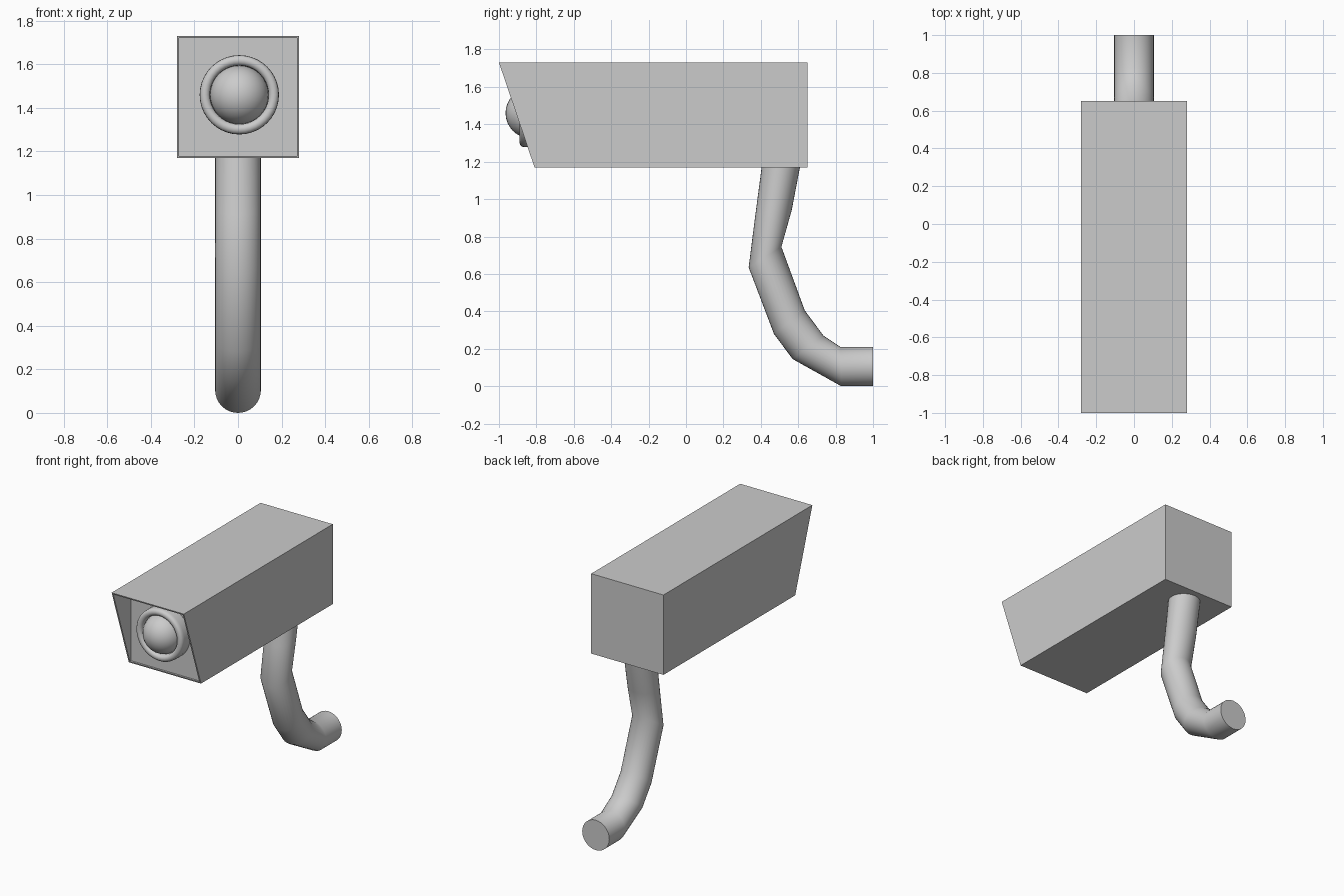
import bpy, bmesh, math

if "Cube" in bpy.data.objects:
    bpy.data.objects.remove(bpy.data.objects["Cube"])


def make_object(name, bm, smooth=True):
    bmesh.ops.recalc_face_normals(bm, faces=bm.faces)
    mesh = bpy.data.meshes.new(name)
    bm.to_mesh(mesh)
    bm.free()
    ob = bpy.data.objects.new(name, mesh)
    bpy.context.collection.objects.link(ob)
    if smooth:
        bpy.ops.object.select_all(action='DESELECT')
        ob.select_set(True)
        bpy.context.view_layer.objects.active = ob
        bpy.ops.object.shade_smooth_by_angle(angle=math.radians(40))
    return ob


def loft(bm, rings, cap=True):
    """Join equal-length closed rings of points with quads."""
    loops = [[bm.verts.new(p) for p in ring] for ring in rings]
    n = len(loops[0])
    for a, b in zip(loops, loops[1:]):
        for i in range(n):
            j = (i + 1) % n
            bm.faces.new((a[i], a[j], b[j], b[i]))
    if cap:
        bm.faces.new(loops[0])
        bm.faces.new(loops[-1])


def circle(n):
    return [(math.cos(2 * math.pi * i / n), math.sin(2 * math.pi * i / n)) for i in range(n)]


def prism(name, half, profile):
    """Extrude a (y, z) profile across x."""
    bm = bmesh.new()
    loft(bm, [[(x, y, z) for y, z in profile] for x in (-half, half)])
    return make_object(name, bm, smooth=False)


# Camera housing: slanted hood with a recessed front panel
housing = prism("housing", 0.28, [(-1, 1.73), (-0.81, 1.17), (0.65, 1.17), (0.65, 1.73)])
cutter = prism("front_recess_cutter", 0.27,
               [(-1.2, 1.72), (-1.2, 1.18), (-0.8, 1.18), (-0.8, 1.72)])
cutter.hide_render = True
cutter.hide_viewport = True
cut = housing.modifiers.new("recess", 'BOOLEAN')
cut.operation = 'DIFFERENCE'
cut.solver = 'EXACT'
cut.object = cutter

# Lens rim: rounded tube turned about the y axis
LX, LZ = 0.006, 1.46
rim = [(0.182, -0.79), (0.182, -0.86)]
rim += [(0.158 + 0.024 * math.cos(a), -0.866 - 0.024 * math.sin(a))
        for a in (math.pi * k / 8 for k in range(1, 8))]
rim += [(0.134, -0.86), (0.134, -0.79)]
bm = bmesh.new()
loft(bm, [[(LX + r * c, y, LZ + r * s) for c, s in circle(40)] for r, y in rim], cap=False)
make_object("lens_rim", bm)

# Lens ball
bpy.ops.mesh.primitive_uv_sphere_add(segments=32, ring_count=16, radius=0.135,
                                     location=(LX, -0.83, LZ))
lens = bpy.context.object
lens.name = "lens"
bpy.ops.object.shade_smooth()

# Bent mounting arm: each bend is given by its outer and inner (y, z) points
bends = [((1, 0), (1, 0.21)), ((0.83, 0), (0.825, 0.21)),
         ((0.57, 0.145), (0.735, 0.27)), ((0.47, 0.28), (0.635, 0.405)),
         ((0.335, 0.635), (0.51, 0.745)), ((0.37, 0.91), (0.565, 0.94)),
         ((0.407, 1.19), (0.613, 1.19))]
rings = []
for (oy, oz), (iy, iz) in bends:
    rings.append([(0.105 * c, (oy + iy) / 2 + s * (iy - oy) / 2,
                   (oz + iz) / 2 + s * (iz - oz) / 2) for c, s in circle(32)])
bm = bmesh.new()
loft(bm, rings)
make_object("mounting_arm", bm)
